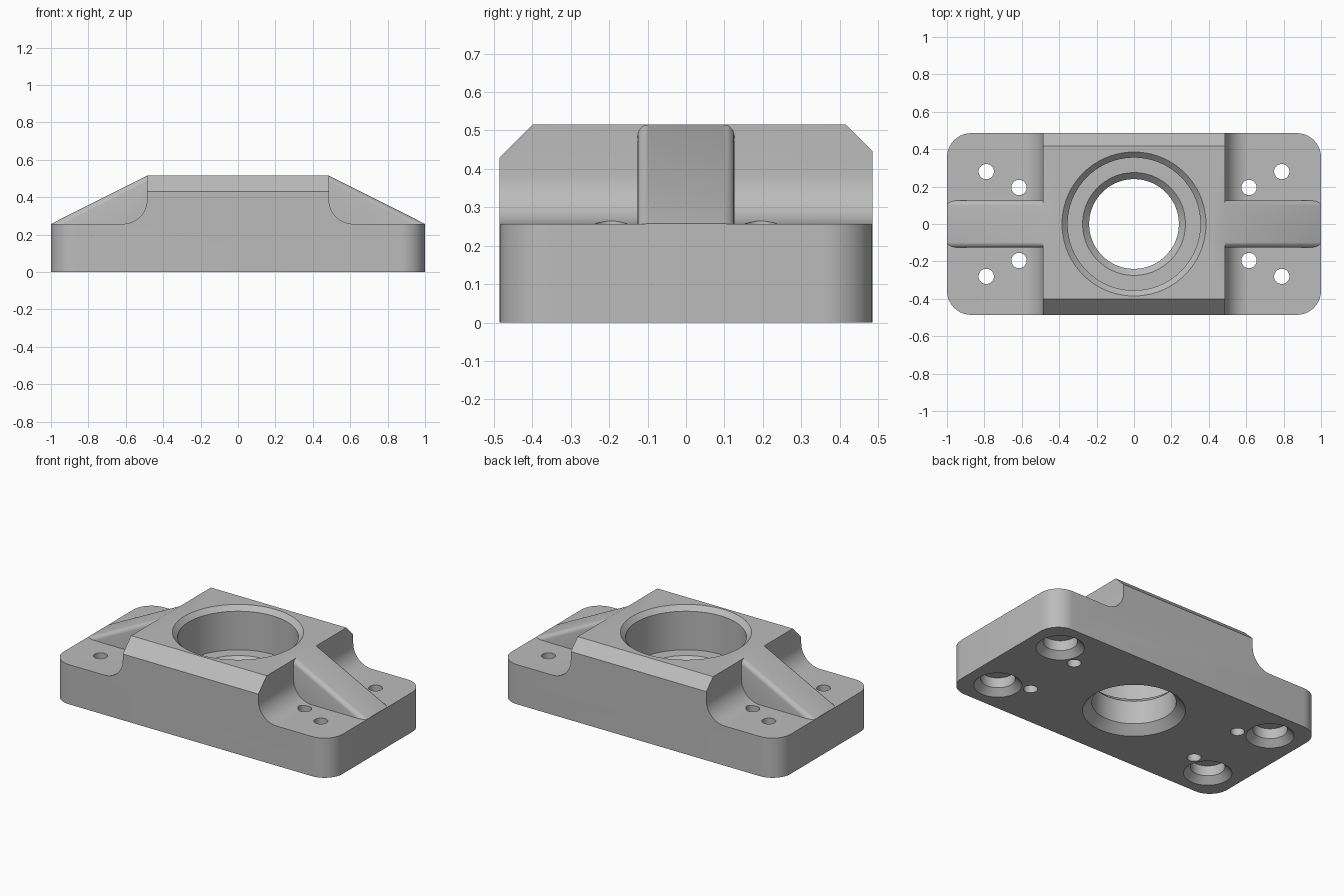
import bpy, bmesh, math

cube = bpy.data.objects.get("Cube")
if cube:
    bpy.data.objects.remove(cube, do_unlink=True)

W, D, BASE, TOP, BLOCK, COVE = 1.0, 0.486, 0.257, 0.515, 0.486, 0.13

steel = bpy.data.materials.new("grey metal")
steel.use_nodes = True
grey = (0.5, 0.5, 0.5, 1)
steel.diffuse_color = grey
bsdf = next(n for n in steel.node_tree.nodes if n.type == "BSDF_PRINCIPLED")
bsdf.inputs["Base Color"].default_value = grey


def finish(bm, name):
    bmesh.ops.recalc_face_normals(bm, faces=bm.faces)
    mesh = bpy.data.meshes.new(name)
    bm.to_mesh(mesh)
    bm.free()
    mesh.materials.append(steel)
    ob = bpy.data.objects.new(name, mesh)
    bpy.context.collection.objects.link(ob)
    return ob


def extrude_profile(points, half_depth):
    """Closed x-z outline extruded along y."""
    bm = bmesh.new()
    face = bm.faces.new([bm.verts.new((x, -half_depth, z)) for x, z in points])
    out = bmesh.ops.extrude_face_region(bm, geom=[face])
    verts = [g for g in out["geom"] if isinstance(g, bmesh.types.BMVert)]
    bmesh.ops.translate(bm, verts=verts, vec=(0, 2 * half_depth, 0))
    bmesh.ops.recalc_face_normals(bm, faces=bm.faces)
    return bm


def bevel(bm, rule, size, segments):
    edges = [e for e in bm.edges if rule(*[v.co for v in e.verts])]
    bmesh.ops.bevel(bm, geom=edges, offset=size, segments=segments,
                    profile=0.5, affect="EDGES")


def add_lathe(bm, x, y, profile, sides):
    """Stacked rings of (radius, z) with closed ends."""
    rings = []
    for r, z in profile:
        rings.append([bm.verts.new((x + r * math.cos(2 * math.pi * i / sides),
                                    y + r * math.sin(2 * math.pi * i / sides), z))
                      for i in range(sides)])
    for a, b in zip(rings, rings[1:]):
        for i in range(sides):
            j = (i + 1) % sides
            bm.faces.new((a[i], a[j], b[j], b[i]))
    bm.faces.new(rings[0][::-1])
    bm.faces.new(rings[-1])


def combine(target, other, operation):
    mod = target.modifiers.new(other.name, "BOOLEAN")
    mod.operation, mod.solver, mod.object = operation, "EXACT", other
    bpy.context.view_layer.objects.active = target
    bpy.ops.object.modifier_apply(modifier=mod.name)
    bpy.data.objects.remove(other, do_unlink=True)


# Body: base plate with raised block and coved shoulders
right = [(W, 0), (W, BASE)]
for i in range(13):
    a = math.radians(270 - 90 * i / 12)
    right.append((BLOCK + COVE + COVE * math.cos(a), BASE + COVE + COVE * math.sin(a)))
right.append((BLOCK, TOP))
bm = extrude_profile(right + [(-x, z) for x, z in reversed(right)], D)
bevel(bm, lambda a, b: abs(a.x) > 0.99 and abs(b.x) > 0.99
      and abs(a.z - b.z) > 0.1, 0.13, 10)
# Chamfers along the front and back of the block
for side, size in ((-1, 0.086), (1, 0.07)):
    bevel(bm, lambda a, b: min(a.z, b.z) > TOP - 0.001
          and min(a.y * side, b.y * side) > D - 0.001, size, 1)
body = finish(bm, "bearing_block")

# Sloping ribs with rounded upper edges
for side in (1, -1):
    outline = [(0.998, BASE + 0.001), (BLOCK, TOP), (0.44, 0.49), (0.44, 0.2), (0.99, 0.2)]
    bm = extrude_profile([(x * side, z) for x, z in outline], 0.126)
    bevel(bm, lambda a, b: abs(a.y - b.y) < 0.001 and max(a.z, b.z) > TOP - 0.001
          and max(abs(a.x), abs(b.x)) > 0.9, 0.028, 6)
    combine(body, finish(bm, "rib"), "UNION")

# Stepped central bore, chamfered at each end
bm = bmesh.new()
add_lathe(bm, 0, 0, [(0.347, -0.05), (0.244, 0.053), (0.24, 0.2), (0.275, 0.235),
                     (0.355, 0.235), (0.355, 0.485), (0.435, 0.565)], 72)
# Counterbored bolt holes and plain pin holes
for sx in (1, -1):
    for sy in (1, -1):
        add_lathe(bm, 0.79 * sx, 0.28 * sy, [(0.18, -0.04), (0.1, 0.04), (0.1, 0.105),
                                             (0.041, 0.105), (0.041, 0.4)], 32)
        add_lathe(bm, 0.615 * sx, 0.195 * sy, [(0.041, -0.05), (0.041, 0.45)], 32)
combine(body, finish(bm, "hole_cutter"), "DIFFERENCE")

bpy.ops.object.select_all(action="DESELECT")
body.select_set(True)
bpy.context.view_layer.objects.active = body
bpy.ops.object.shade_smooth_by_angle(angle=math.radians(30))
